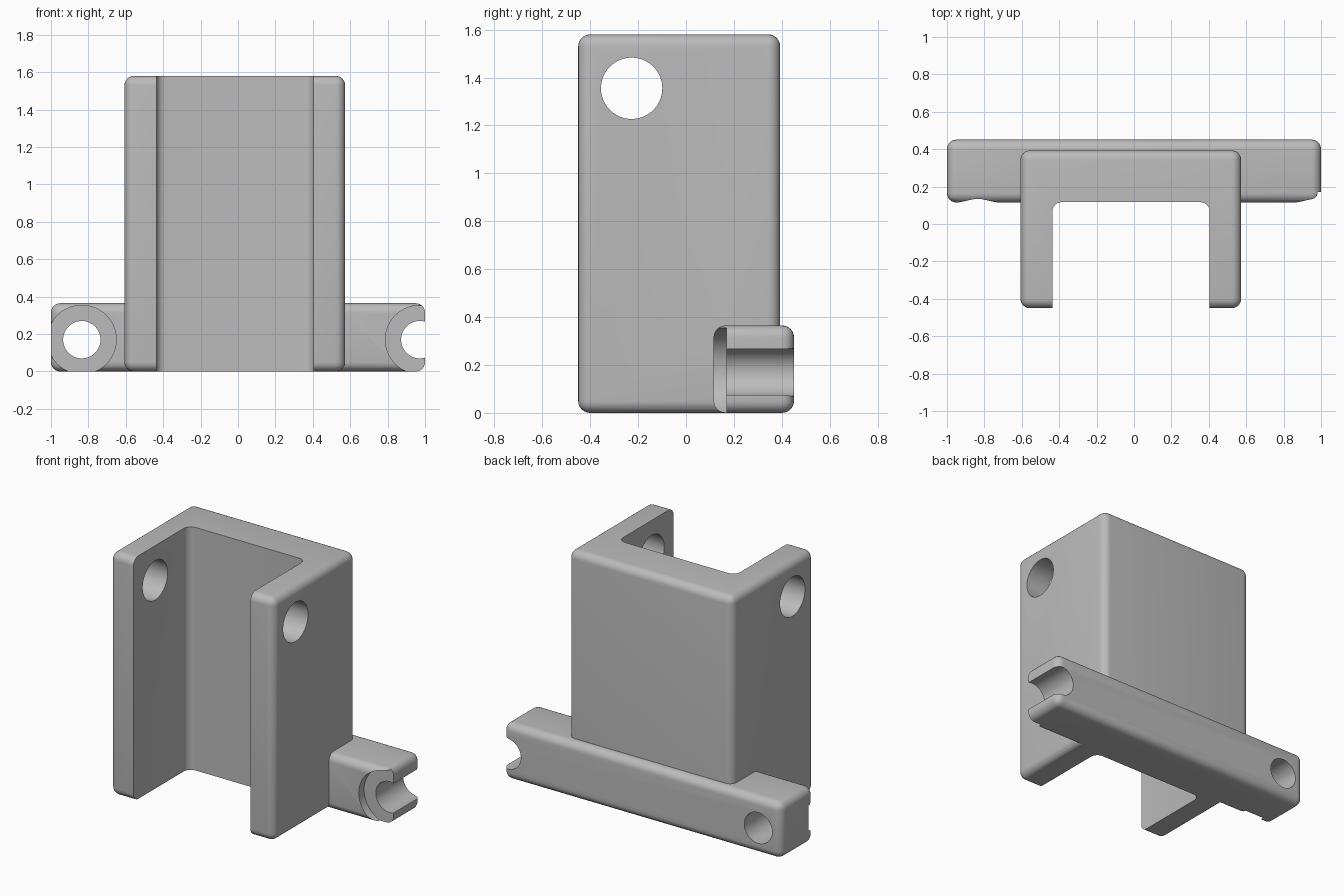
import bpy, bmesh, math
from mathutils import Matrix, Vector

default = bpy.data.objects.get("Cube")
if default:
    bpy.data.objects.remove(default, do_unlink=True)

ROUND = 0.05

grey = bpy.data.materials.new("plain grey")
grey.use_nodes = True
colour = (0.5, 0.5, 0.5, 1)
grey.diffuse_color = colour
grey.node_tree.nodes["Principled BSDF"].inputs["Base Color"].default_value = colour


def finish(name, bm):
    mesh = bpy.data.meshes.new(name)
    bm.to_mesh(mesh)
    bm.free()
    mesh.materials.append(grey)
    obj = bpy.data.objects.new(name, mesh)
    bpy.context.collection.objects.link(obj)
    return obj


def box(name, low, high, rounded=lambda edge: True):
    """Box between two corners, with the chosen edges rounded."""
    low, high = Vector(low), Vector(high)
    bm = bmesh.new()
    bmesh.ops.create_cube(bm, size=1)
    bmesh.ops.scale(bm, vec=high - low, verts=bm.verts)
    bmesh.ops.translate(bm, vec=(low + high) / 2, verts=bm.verts)
    bmesh.ops.bevel(bm, geom=[e for e in bm.edges if rounded(e)], offset=ROUND,
                    segments=6, profile=0.5, affect='EDGES')
    return finish(name, bm)


def rod(name, centre, radius, length, axis):
    """Cylinder along the x or y axis, used as a drill."""
    bm = bmesh.new()
    bmesh.ops.create_cone(bm, cap_ends=True, segments=64, radius1=radius,
                          radius2=radius, depth=length)
    turn = Matrix.Rotation(math.pi / 2, 4, 'Y' if axis == 'X' else 'X')
    bmesh.ops.transform(bm, matrix=Matrix.Translation(centre) @ turn, verts=bm.verts)
    return finish(name, bm)


def combine(target, tool, operation):
    mod = target.modifiers.new(operation.lower(), 'BOOLEAN')
    mod.operation = operation
    mod.solver = 'EXACT'
    mod.object = tool
    bpy.context.view_layer.objects.active = target
    bpy.ops.object.modifier_apply(modifier=mod.name)
    bpy.data.objects.remove(tool, do_unlink=True)


# Upright channel block joined to the cross bar at its foot
bracket = box("channel_bracket", (-0.607, -0.45, 0), (0.573, 0.393, 1.58))
bar = box("cross_bar", (-1, 0.115, 0), (1, 0.451, 0.365))
combine(bracket, bar, 'UNION')


# Open slot with rounded inner corners at its back
def back_upright(edge):
    return all(v.co.y > 0 for v in edge.verts) and \
        abs(edge.verts[0].co.z - edge.verts[1].co.z) > 1


slot = box("slot_cutter", (-0.437, -1, -0.5), (0.405, 0.117, 2), back_upright)
combine(bracket, slot, 'DIFFERENCE')

# Pin hole through both side walls
combine(bracket, rod("pin_drill", (0, -0.227, 1.355), 0.128, 3, 'X'), 'DIFFERENCE')

# Screw holes with shallow counterbores in the bar ends
for x in (-0.835, 0.972):
    combine(bracket, rod("screw_drill", (x, 0.3, 0.17), 0.1, 1, 'Y'), 'DIFFERENCE')
    combine(bracket, rod("counterbore", (x, 0.07, 0.17), 0.184, 0.2, 'Y'), 'DIFFERENCE')

# Smooth rounds, crisp machined edges
bpy.ops.object.select_all(action='DESELECT')
bracket.select_set(True)
bpy.context.view_layer.objects.active = bracket
bpy.ops.object.shade_smooth_by_angle(angle=math.radians(30))
